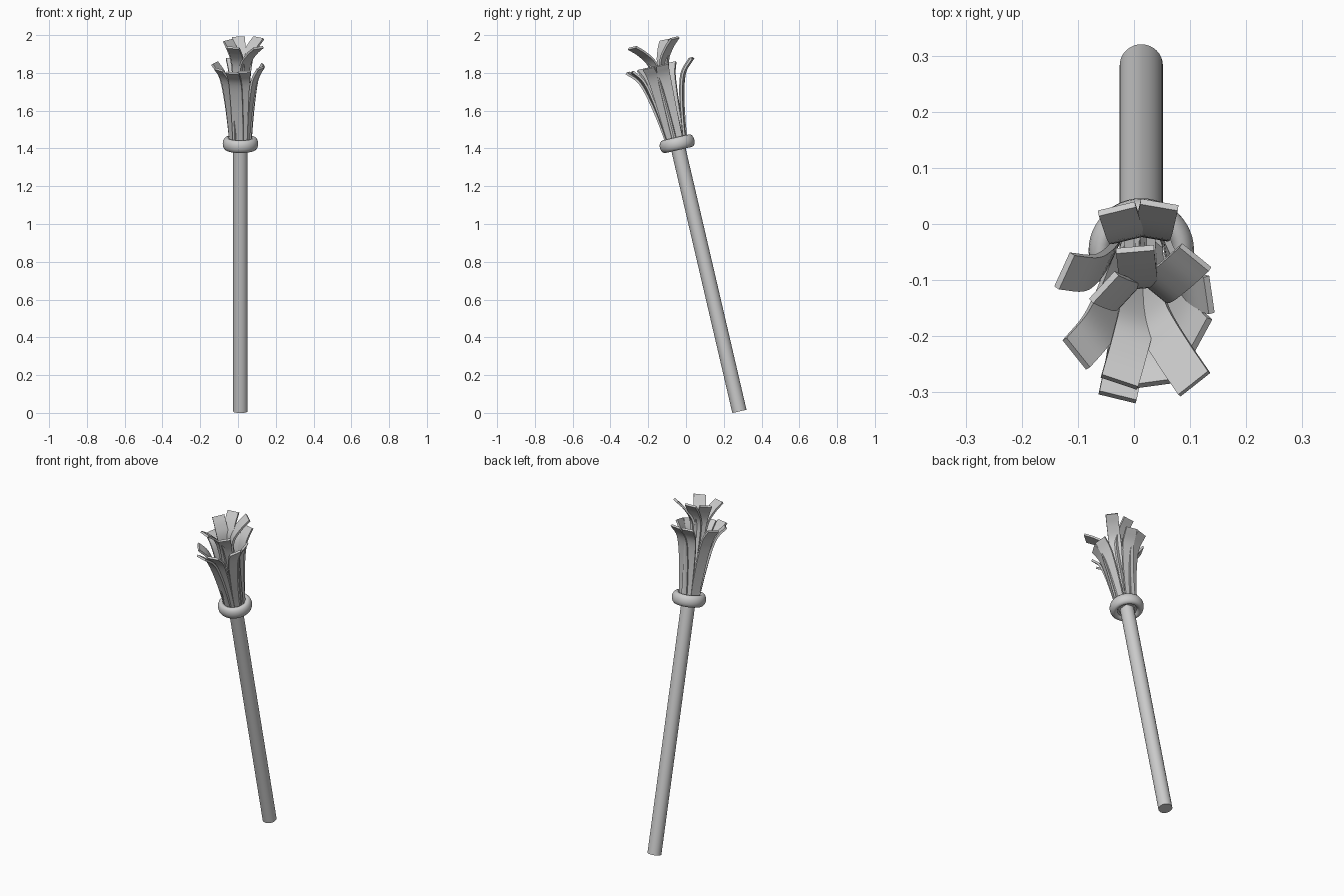
import bpy, bmesh
from math import sin, cos, radians
from mathutils import Matrix, Vector

if "Cube" in bpy.data.objects:
    bpy.data.objects.remove(bpy.data.objects["Cube"])

# Shared tilted frame: origin at the binding ring, local z along the handle
FRAME = Matrix.Translation((0.013, -0.047, 1.425)) @ Matrix.Rotation(radians(13.1), 4, 'X')


def finish(ob, name):
    ob.name = name
    ob.matrix_world = FRAME @ ob.matrix_world
    bpy.ops.object.select_all(action='DESELECT')
    ob.select_set(True)
    bpy.context.view_layer.objects.active = ob
    bpy.ops.object.shade_smooth_by_angle(angle=radians(40))


def catmull(pts, steps=5):
    pts = [Vector(p) for p in pts]
    ext = [2 * pts[0] - pts[1]] + pts + [2 * pts[-1] - pts[-2]]
    out = []
    for i in range(1, len(ext) - 2):
        p0, p1, p2, p3 = ext[i - 1:i + 3]
        for k in range(steps):
            t = k / steps
            out.append(0.5 * (2 * p1 + (p2 - p0) * t + (2 * p0 - 5 * p1 + 4 * p2 - p3) * t * t
                              + (3 * p1 - p0 - 3 * p2 + p3) * t ** 3))
    return out + [pts[-1]]


def bristle(name, angle, reach, profile, thick=0.012):
    # Flat strip swept along a flaring (radius, height) profile
    a = radians(angle)
    radial, side = Vector((cos(a), sin(a), 0)), Vector((-sin(a), cos(a), 0))
    base, tip = profile[0][0], profile[-1][0]
    k = (reach - base) / (tip - base)
    path = catmull([(base + (r - base) * k, h) for r, h in profile])
    bm = bmesh.new()
    rings = []
    for i, p in enumerate(path):
        t = i / (len(path) - 1)
        d = (path[min(i + 1, len(path) - 1)] - path[max(i - 1, 0)]).normalized()
        n = Vector((d.y, -d.x)) * thick / 2
        w = 0.027 + 0.007 * min(1, t * 1.6)
        ring = []
        for s, o in ((-1, 1), (1, 1), (1, -1), (-1, -1)):
            q = p + n * o
            ring.append(bm.verts.new(radial * q.x + side * (w * s) + Vector((0, 0, q.y))))
        rings.append(ring)
    for r0, r1 in zip(rings, rings[1:]):
        for j in range(4):
            bm.faces.new((r0[j], r0[(j + 1) % 4], r1[(j + 1) % 4], r1[j]))
    bm.faces.new(rings[0])
    bm.faces.new(rings[-1][::-1])
    bmesh.ops.recalc_face_normals(bm, faces=bm.faces)
    me = bpy.data.meshes.new(name)
    bm.to_mesh(me)
    bm.free()
    ob = bpy.data.objects.new(name, me)
    bpy.context.collection.objects.link(ob)
    finish(ob, name)


# Handle
bpy.ops.mesh.primitive_cylinder_add(vertices=32, radius=0.0385, depth=1.455, location=(0, 0, -0.7275))
finish(bpy.context.object, "handle")

# Binding ring, a hollow band slightly taller than it is thick
bpy.ops.mesh.primitive_torus_add(major_segments=48, minor_segments=16, major_radius=0.072, minor_radius=0.022)
bpy.context.object.data.transform(Matrix.Diagonal((1, 1, 1.55, 1)))
finish(bpy.context.object, "binding_ring")

# Outer bristles (angle, tip radius)
OUTER = [(0.045, -0.02), (0.058, 0.1), (0.083, 0.25), (0.115, 0.36), (0.17, 0.424)]
for i, (a, r) in enumerate([(80, .185), (104, .18), (156, .15), (218, .147),
                            (256, .175), (278, .147), (332, .12), (8, .122)]):
    bristle(f"outer_bristle_{i + 1}", a, r, OUTER)

# Inner, taller bristles that bend over sharply near the tip
INNER = [(0.022, -0.01), (0.022, 0.2), (0.025, 0.35), (0.04, 0.445), (0.08, 0.505), (0.125, 0.548)]
for i, (a, r) in enumerate([(50, .15), (95, .13), (138, .09), (251, .12), (309, .15)]):
    bristle(f"inner_bristle_{i + 1}", a, r, INNER)
